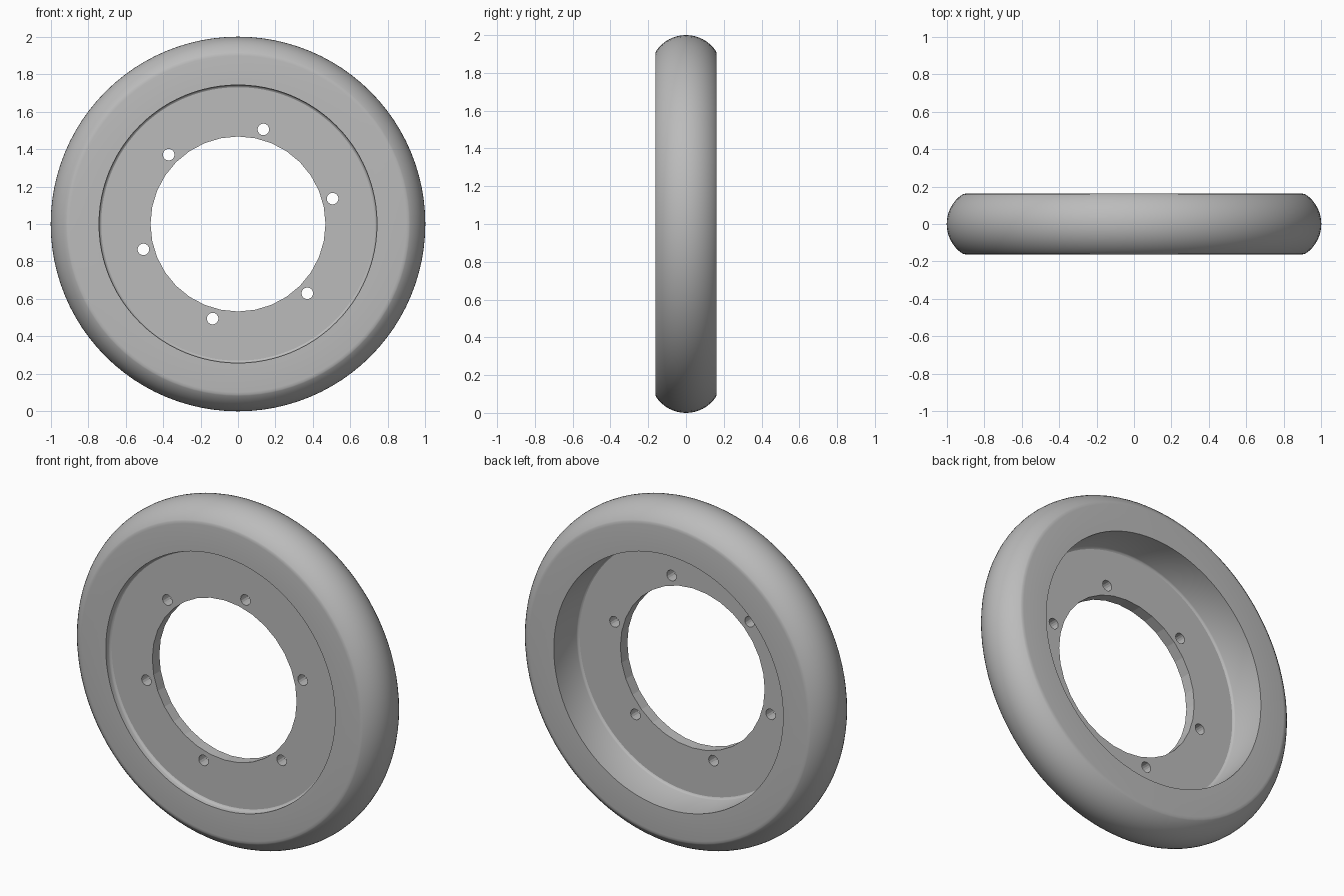
import bpy, bmesh
from math import radians, sin, cos, asin, pi
from mathutils import Matrix

cube = bpy.data.objects.get("Cube")
if cube:
    bpy.data.objects.remove(cube)

R_OUT, R_EDGE, HALF_W = 1.0, 0.91, 0.162   # crown, shoulder, half width
R_RIM, R_HOLE = 0.742, 0.467
R_BOLT, BOLT = 0.523, 0.031
DISC_FRONT, DISC_BACK = -0.125, -0.06

grey = bpy.data.materials.new("plain_grey")
grey.use_nodes = True
colour = (0.5, 0.5, 0.5, 1)
grey.diffuse_color = colour
bsdf = next(n for n in grey.node_tree.nodes if n.type == 'BSDF_PRINCIPLED')
bsdf.inputs["Base Color"].default_value = colour


def add_object(name, mesh):
    mesh.materials.clear()
    mesh.materials.append(grey)
    ob = bpy.data.objects.new(name, mesh)
    ob.location.z = R_OUT
    bpy.context.collection.objects.link(ob)
    return ob


def lathe(name, profile, segments=96):
    """Spin a closed (radius, y) profile around the wheel axle."""
    bm = bmesh.new()
    rings = []
    for i in range(segments):
        a = 2 * pi * i / segments
        rings.append([bm.verts.new((r * cos(a), y, r * sin(a))) for r, y in profile])
    n = len(profile)
    for i in range(segments):
        p, q = rings[i], rings[(i + 1) % segments]
        for j in range(n):
            k = (j + 1) % n
            bm.faces.new((p[j], p[k], q[k], q[j]))
    bmesh.ops.recalc_face_normals(bm, faces=bm.faces)
    mesh = bpy.data.meshes.new(name)
    bm.to_mesh(mesh)
    bm.free()
    mesh.shade_smooth()
    mesh.set_sharp_from_angle(angle=radians(40))
    return add_object(name, mesh)


# Tyre: rounded crown, softened shoulders, flat sides and a straight inner wall
sag = R_OUT - R_EDGE
arc_r = (HALF_W ** 2 + sag ** 2) / (2 * sag)
limit = asin(HALF_W / arc_r) * 0.95
crown = []
for i in range(17):
    t = -limit + 2 * limit * i / 16
    crown.append((R_OUT - arc_r + arc_r * cos(t), arc_r * sin(t)))
shoulder = [(R_EDGE + 0.002, HALF_W - 0.002), (R_EDGE - 0.012, HALF_W)]
lip = [(R_RIM, HALF_W)]
fillet = 0.012
inner = [(R_RIM, DISC_BACK + fillet), (R_RIM - 0.004, DISC_BACK + 0.004),
         (R_RIM - fillet, DISC_BACK),
         (R_RIM - fillet, DISC_FRONT), (R_RIM - 0.004, DISC_FRONT - 0.004),
         (R_RIM, DISC_FRONT - fillet)]
front_side = [(r, -y) for r, y in reversed(shoulder + lip)]
lathe("tyre", crown + shoulder + lip + inner + front_side)


# Hub disc: flat plate with a centre opening and six bolt holes
def circle(curve, radius, segments, cx=0.0, cy=0.0):
    s = curve.splines.new('POLY')
    s.points.add(segments - 1)
    for i, p in enumerate(s.points):
        a = 2 * pi * i / segments
        p.co = (cx + radius * cos(a), cy + radius * sin(a), 0, 1)
    s.use_cyclic_u = True


outline = bpy.data.curves.new("hub_outline", 'CURVE')
outline.dimensions = '2D'
outline.fill_mode = 'BOTH'
outline.extrude = (DISC_BACK - DISC_FRONT) / 2
circle(outline, R_RIM - fillet, 96)
circle(outline, R_HOLE, 32)
for i in range(6):
    a = radians(15 + 60 * i)
    circle(outline, BOLT, 16, R_BOLT * cos(a), R_BOLT * sin(a))

helper = bpy.data.objects.new("hub_outline", outline)
bpy.context.collection.objects.link(helper)
bpy.context.view_layer.update()
graph = bpy.context.evaluated_depsgraph_get()
plate = bpy.data.meshes.new_from_object(helper.evaluated_get(graph))
bpy.data.objects.remove(helper)

bm = bmesh.new()
bm.from_mesh(plate)
bmesh.ops.remove_doubles(bm, verts=bm.verts, dist=0.0005)
bmesh.ops.transform(bm, verts=bm.verts,
                    matrix=Matrix.Translation((0, (DISC_FRONT + DISC_BACK) / 2, 0))
                    @ Matrix.Rotation(pi / 2, 4, 'X'))
bmesh.ops.recalc_face_normals(bm, faces=bm.faces)
bm.to_mesh(plate)
bm.free()
plate.shade_flat()
plate.name = "hub_disc"
add_object("hub_disc", plate)
